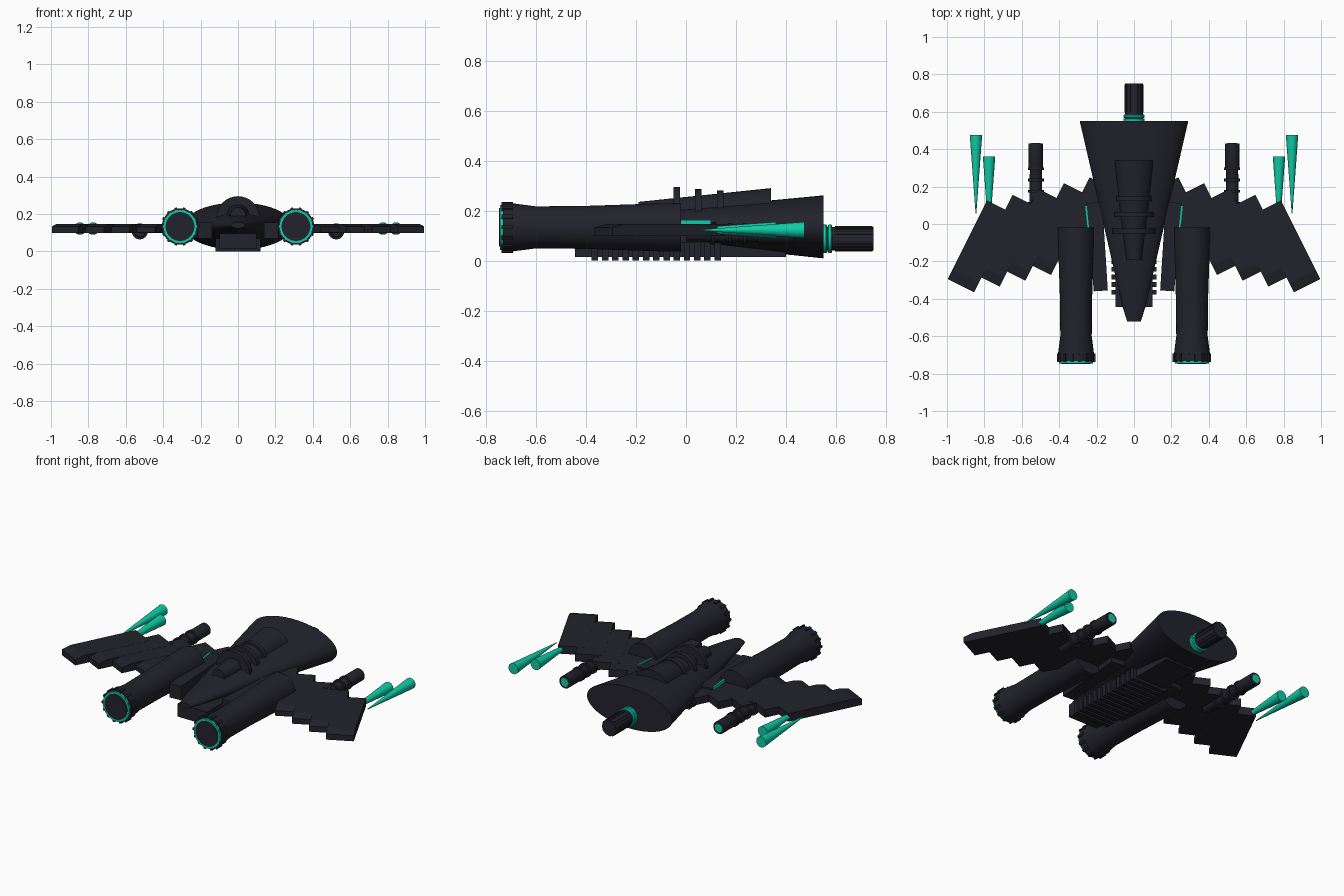
import bpy, bmesh, math
from mathutils import Matrix, Vector

if "Cube" in bpy.data.objects:
    bpy.data.objects.remove(bpy.data.objects["Cube"])


def material(name, rgb):
    m = bpy.data.materials.new(name)
    m.diffuse_color = (*rgb, 1)
    m.use_nodes = True
    m.node_tree.nodes["Principled BSDF"].inputs["Base Color"].default_value = m.diffuse_color
    return m


DARK = material("dark_hull", (0.016, 0.016, 0.025))
TEAL = material("teal_glow", (0.005, 0.60, 0.38))


def finish(name, bm, mat, smooth=True):
    bmesh.ops.recalc_face_normals(bm, faces=bm.faces)
    me = bpy.data.meshes.new(name)
    bm.to_mesh(me)
    bm.free()
    me.materials.append(mat)
    ob = bpy.data.objects.new(name, me)
    bpy.context.collection.objects.link(ob)
    if smooth:
        bpy.context.view_layer.objects.active = ob
        ob.select_set(True)
        bpy.ops.object.shade_smooth_by_angle(angle=math.radians(35))
        ob.select_set(False)
    return ob


def loft(name, sections, mat, x=0, n=32):
    """Closed tube along y; each section is (y, half width, half height, centre z)."""
    bm = bmesh.new()
    rings = []
    for y, rx, rz, cz in sections:
        rings.append([bm.verts.new((x + rx * math.cos(2 * math.pi * i / n), y,
                                    cz + rz * math.sin(2 * math.pi * i / n))) for i in range(n)])
    for a, b in zip(rings, rings[1:]):
        for i in range(n):
            bm.faces.new((a[i], a[(i + 1) % n], b[(i + 1) % n], b[i]))
    bm.faces.new(rings[0])
    bm.faces.new(rings[-1])
    return finish(name, bm, mat)


def turned(name, profile, z, mat, x=0, n=32):
    return loft(name, [(y, r, r, z) for y, r in profile], mat, x, n)


def prism(name, outline, z0, z1, mat):
    """Flat outline in x, y extruded between two heights."""
    bm = bmesh.new()
    f = bm.faces.new([bm.verts.new((px, py, z0)) for px, py in outline])
    ext = bmesh.ops.extrude_face_region(bm, geom=[f])
    for v in ext["geom"]:
        if isinstance(v, bmesh.types.BMVert):
            v.co.z = z1
    return finish(name, bm, mat, False)


def boxes(name, matrices, mat):
    bm = bmesh.new()
    for m in matrices:
        bmesh.ops.create_cube(bm, size=1, matrix=m)
    return finish(name, bm, mat, False)


def box_matrix(centre, size):
    return Matrix.Translation(centre) @ Matrix.Diagonal((*size, 1))


# Flattened conical hull, wide at the back
loft("hull", [(-0.52, 0.037, 0.016, 0.14), (-0.44, 0.062, 0.027, 0.14),
              (0.55, 0.29, 0.126, 0.135)], DARK, n=64)

# Raised spine with three collars
loft("spine", [(-0.19, 0.04, 0.04, 0.195), (0.34, 0.11, 0.09, 0.2)], DARK)
for y, r in ((-0.038, 0.115), (0.05, 0.106), (0.137, 0.1)):
    turned("spine_collar", [(y - 0.013, r), (y + 0.013, r)], 0.18, DARK)

# Keel box with cross ribs
prism("keel", [(-0.1, -0.445), (0.1, -0.445), (0.1, 0.4), (-0.1, 0.4)], 0.015, 0.095, DARK)
boxes("keel_ribs", [box_matrix((0, -0.365 + 0.041 * i, 0.035), (0.24, 0.026, 0.07))
                    for i in range(13)], DARK)

# Tail thruster: two glowing bands and a fluted barrel
for y in (0.557, 0.577):
    turned("tail_band", [(y - 0.01, 0.052), (y - 0.006, 0.057),
                         (y + 0.004, 0.057), (y + 0.008, 0.052)], 0.087, TEAL)
turned("tail_barrel", [(0.5, 0.047), (0.75, 0.047)], 0.087, DARK)
boxes("tail_flutes", [Matrix.Translation((0, 0.672, 0.087))
                      @ Matrix.Rotation(2 * math.pi * i / 12, 4, 'Y')
                      @ box_matrix((0, 0, 0.046), (0.012, 0.15, 0.01))
                      for i in range(12)], DARK)

# Swept slat shape: local length axis and side axis
along = Vector((0.447, 0.894))
across = Vector((0.894, -0.447))

for s in (-1, 1):
    side = "left" if s < 0 else "right"

    # Engine nacelle with glowing rim, dark face and rim studs
    nx = 0.31 * s
    turned(side + "_nacelle", [(-0.732, 0.097), (-0.70, 0.097), (-0.60, 0.084), (-0.4, 0.086),
                               (-0.1, 0.096), (-0.02, 0.097)], 0.133, DARK, nx, 48)
    turned(side + "_nacelle_rim", [(-0.73, 0.09), (-0.745, 0.09)], 0.133, TEAL, nx, 48)
    turned(side + "_nacelle_face", [(-0.74, 0.077), (-0.748, 0.077)], 0.133, DARK, nx, 48)
    boxes(side + "_nacelle_studs", [Matrix.Translation((nx, -0.715, 0.133))
                                    @ Matrix.Rotation(2 * math.pi * (i + 0.5) / 14, 4, 'Y')
                                    @ box_matrix((0, 0, 0.096), (0.014, 0.045, 0.014))
                                    for i in range(14)], DARK)

    # Fairing between hull and nacelle, with a glowing strip
    prism(side + "_fairing", [(s * a, b) for a, b in
                              ((0.14, -0.355), (0.215, -0.36), (0.255, 0.11), (0.17, 0.12))],
          0.07, 0.155, DARK)
    prism(side + "_fairing_strip", [(s * a, b) for a, b in
                                    ((0.24, -0.02), (0.251, -0.02), (0.264, 0.1), (0.253, 0.1))],
          0.12, 0.162, TEAL)

    # Wing of five staggered swept slats, chamfered at the front
    for k in range(5):
        c = Vector((-0.82 + 0.137 * k, -0.12 + 0.031 * k))
        zt = 0.147 - 0.0006 * k
        zb = 0.098 + 0.0006 * k
        bm = bmesh.new()
        ends = []
        for w in (-0.079, 0.079):
            loop = []
            for l, z in ((-0.235, zb), (0.235, zb), (0.235, zt), (-0.18, zt), (-0.235, zt - 0.014)):
                p = c + along * l + across * w
                loop.append(bm.verts.new((-s * p.x, p.y, z)))
            ends.append(loop)
        for loop in ends:
            bm.faces.new(loop)
        for i in range(5):
            j = (i + 1) % 5
            bm.faces.new((ends[0][i], ends[0][j], ends[1][j], ends[1][i]))
        finish(side + "_wing_slat", bm, DARK, False)

    # Small rear thruster under the wing, with collars and a glowing end
    gx = 0.525 * s
    turned(side + "_thruster", [(0.0, 0.03), (0.17, 0.034), (0.29, 0.032), (0.30, 0.038),
                                (0.43, 0.038)], 0.107, DARK, gx, 24)
    for y in (0.11, 0.175, 0.235, 0.295):
        turned(side + "_thruster_collar", [(y - 0.007, 0.043), (y + 0.007, 0.043)],
               0.107, DARK, gx, 24)
    turned(side + "_thruster_glow", [(0.42, 0.026), (0.433, 0.026)], 0.107, TEAL, gx, 24)

    # Two glowing spikes trailing from the wing tip
    for x, y in ((0.845, 0.475), (0.775, 0.36)):
        turned(side + "_spike", [(y - 0.42, 0.002), (y, 0.033)], 0.122, TEAL, x * s, 24)
